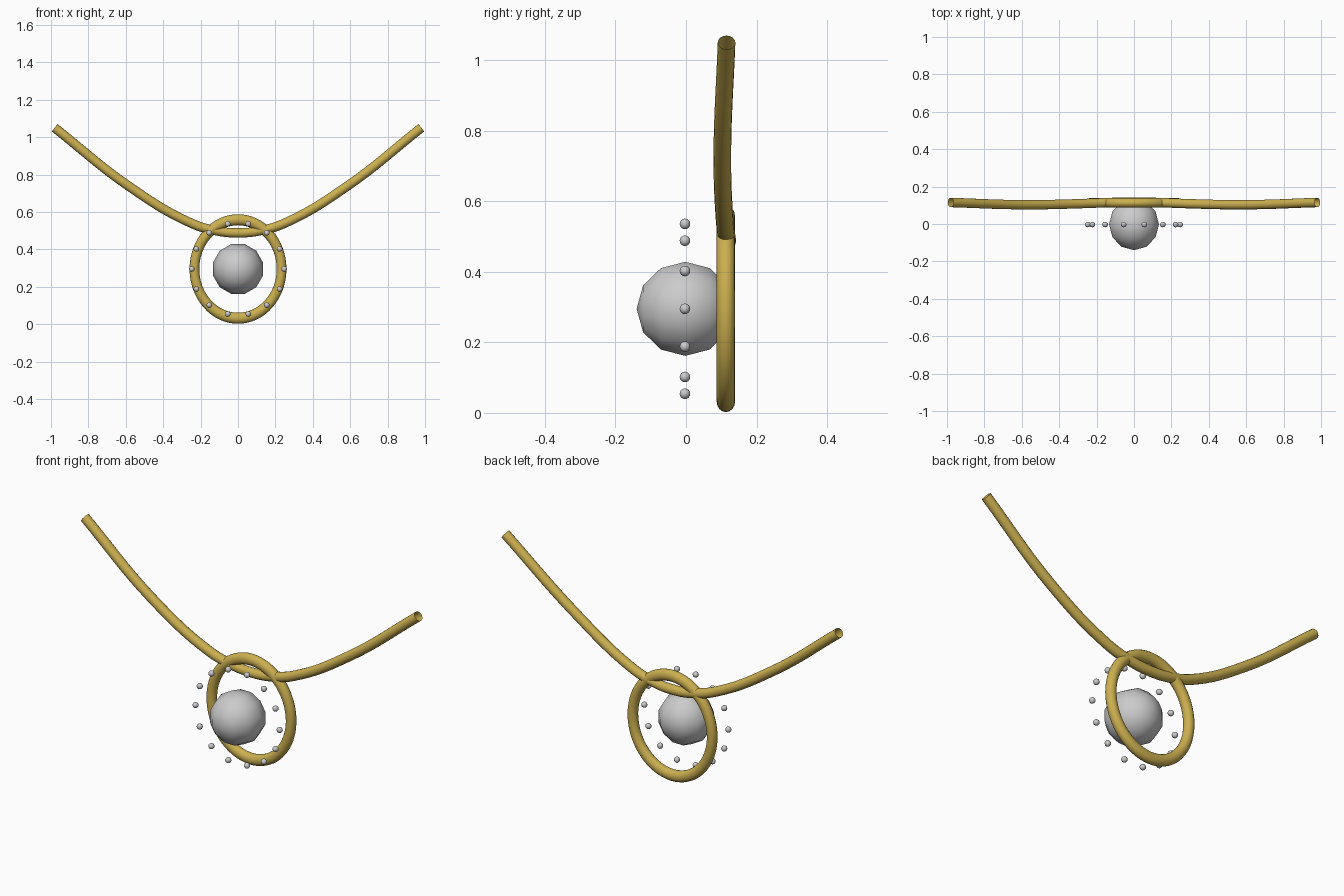
import bpy
from math import pi, cos, sin, radians

if "Cube" in bpy.data.objects:
    bpy.data.objects.remove(bpy.data.objects["Cube"])


def material(name, color):
    m = bpy.data.materials.new(name)
    m.diffuse_color = color
    m.use_nodes = True
    m.node_tree.nodes["Principled BSDF"].inputs["Base Color"].default_value = m.diffuse_color
    return m


gold = material("gold", (0.60, 0.43, 0.08, 1))
CZ = 0.295   # height of the pendant centre


def tube(name, points, radius, cyclic=False, steps=8):
    """Round tube following a smooth path, converted to a mesh."""
    cu = bpy.data.curves.new(name, 'CURVE')
    cu.dimensions = '3D'
    cu.bevel_depth = radius
    cu.bevel_resolution = 6
    cu.resolution_u = steps
    sp = cu.splines.new('BEZIER')
    sp.bezier_points.add(len(points) - 1)
    sp.use_cyclic_u = cyclic
    for bp, p in zip(sp.bezier_points, points):
        bp.co = p
        bp.handle_left_type = bp.handle_right_type = 'AUTO'
    ob = bpy.data.objects.new(name, cu)
    bpy.context.collection.objects.link(ob)
    bpy.ops.object.select_all(action='DESELECT')
    ob.select_set(True)
    bpy.context.view_layer.objects.active = ob
    bpy.ops.object.convert(target='MESH')
    ob = bpy.context.object
    bpy.ops.object.shade_smooth_by_angle(angle=radians(40))
    ob.data.materials.clear()
    ob.data.materials.append(gold)
    return ob


# necklace cord: half path mirrored across x
half = [(0.98, 0.115, 1.05), (0.58, 0.103, 0.735),
        (0.25, 0.110, 0.54), (0.13, 0.115, 0.502)]
path = [(-x, y, z) for x, y, z in half] + [(0, 0.117, 0.488)] + half[::-1]
tube("necklace_cord", path, 0.025)

# oval pendant ring, stretched upright
bpy.ops.mesh.primitive_torus_add(major_segments=64, minor_segments=16,
                                 major_radius=0.233, minor_radius=0.026,
                                 location=(0, 0.113, CZ), rotation=(pi / 2, 0, 0))
ring = bpy.context.object
ring.name = "pendant_ring"
ring.scale = (1, 1.13, 1.0)
ring.data.materials.append(gold)
bpy.ops.object.shade_smooth_by_angle(angle=radians(40))

# central faceted gem, pole facing the front
bpy.ops.mesh.primitive_uv_sphere_add(segments=12, ring_count=6, radius=0.138,
                                     location=(0, -0.002, CZ),
                                     rotation=(pi / 2, radians(15), 0))
gem = bpy.context.object
gem.name = "centre_gem"
gem.rotation_euler = (pi / 2, 0, 0)
for v in gem.data.vertices:      # turn so a flat side faces up
    a = radians(15)
    x, y = v.co.x, v.co.y
    v.co.x, v.co.y = x * cos(a) - y * sin(a), x * sin(a) + y * cos(a)
bpy.ops.object.shade_smooth_by_angle(angle=radians(35))

# circle of small beads around the gem
for i in range(14):
    a = 2 * pi * i / 14
    bpy.ops.mesh.primitive_uv_sphere_add(
        segments=12, ring_count=8, radius=0.015,
        location=(0.247 * cos(a), -0.003, CZ + 0.247 * sin(a)))
    bead = bpy.context.object
    bead.name = f"bead_{i + 1}"
    bpy.ops.object.shade_smooth_by_angle(angle=radians(50))
